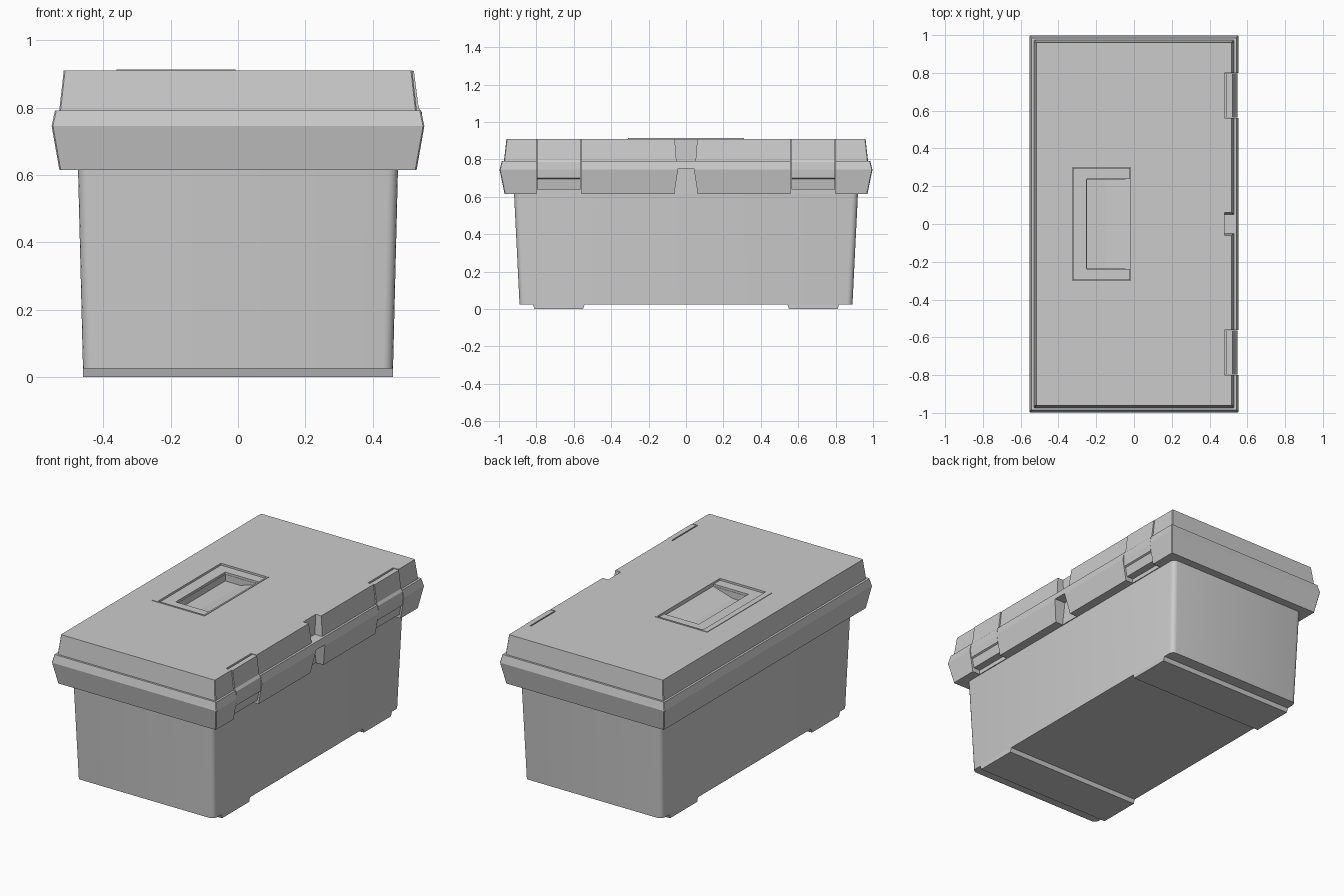
import bpy, bmesh, math

if "Cube" in bpy.data.objects:
    bpy.data.objects.remove(bpy.data.objects["Cube"])

grey = bpy.data.materials.new("grey plastic")
grey.diffuse_color = (0.6, 0.6, 0.6, 1)
grey.use_nodes = True
grey.node_tree.nodes["Principled BSDF"].inputs["Base Color"].default_value = grey.diffuse_color


def make(name, bm):
    bmesh.ops.recalc_face_normals(bm, faces=bm.faces)
    me = bpy.data.meshes.new(name)
    bm.to_mesh(me)
    bm.free()
    me.materials.append(grey)
    ob = bpy.data.objects.new(name, me)
    bpy.context.collection.objects.link(ob)
    return ob


def rounded(hx, hy, r, seg=4):
    """Outline of a rectangle with rounded corners."""
    pts = []
    for k, (sx, sy) in enumerate([(1, 1), (-1, 1), (-1, -1), (1, -1)]):
        for i in range(seg + 1):
            a = math.pi / 2 * (k + i / seg)
            pts.append((sx * (hx - r) + r * math.cos(a), sy * (hy - r) + r * math.sin(a)))
    return pts


def loft(name, rings, r, seg=4):
    """Stack of (half x, half y, z) sections, capped at both ends."""
    bm = bmesh.new()
    loops = [[bm.verts.new((x, y, z)) for x, y in rounded(hx, hy, r, seg)]
             for hx, hy, z in rings]
    n = len(loops[0])
    for a, b in zip(loops, loops[1:]):
        for i in range(n):
            j = (i + 1) % n
            bm.faces.new((a[i], a[j], b[j], b[i]))
    bm.faces.new(loops[0])
    bm.faces.new(loops[-1])
    return make(name, bm)


def prism(name, pts, lo, hi, axis):
    """Extrude a 2D outline along an axis: y takes (x, z), x takes (y, z), z takes (x, y)."""
    def at(p, t):
        return {"x": (t, p[0], p[1]), "y": (p[0], t, p[1]), "z": (p[0], p[1], t)}[axis]
    bm = bmesh.new()
    a = [bm.verts.new(at(p, lo)) for p in pts]
    b = [bm.verts.new(at(p, hi)) for p in pts]
    bm.faces.new(a)
    bm.faces.new(b)
    for i in range(len(pts)):
        j = (i + 1) % len(pts)
        bm.faces.new((a[i], a[j], b[j], b[i]))
    return make(name, bm)


def box(name, x0, x1, y0, y1, z0, z1):
    return prism(name, [(x0, y0), (x1, y0), (x1, y1), (x0, y1)], z0, z1, "z")


def cut(ob, cutter):
    cutter.hide_render = True
    mod = ob.modifiers.new("cut", "BOOLEAN")
    mod.operation = "DIFFERENCE"
    mod.solver = "EXACT"
    mod.object = cutter
    bpy.context.view_layer.objects.active = ob
    bpy.ops.object.modifier_apply(modifier=mod.name)
    bpy.data.objects.remove(cutter)


# Tapered box body with rounded corners
body = loft("body", [(0.46, 0.89, 0.025), (0.475, 0.92, 0.63)], 0.03)
bpy.ops.object.select_all(action="DESELECT")
body.select_set(True)
bpy.context.view_layer.objects.active = body
bpy.ops.object.shade_smooth_by_angle(angle=math.radians(30))

# Feet across the bottom
for s, side in ((-1, "front"), (1, "back")):
    prism(side + "_foot", [(s * 0.54, 0.03), (s * 0.55, 0), (s * 0.81, 0), (s * 0.82, 0.03)],
          -0.46, 0.46, "x")

# Flared rim around the top of the body, and the lid
rim = loft("rim", [(0.53, 0.97, 0.615), (0.553, 0.997, 0.745), (0.543, 0.985, 0.792)], 0.004, 1)
lid = loft("lid", [(0.53, 0.973, 0.785), (0.53, 0.973, 0.795), (0.517, 0.96, 0.91)], 0.004, 1)

# Latch recesses in rim and lid, with the latches set into them
for s, side in ((-1, "front"), (1, "back")):
    y0, y1 = sorted((s * 0.56, s * 0.80))
    for part in (rim, lid):
        cut(part, box("cutter", 0.48, 0.7, y0, y1, 0.5, 1.0))
    prism(side + "_latch",
          [(0.49, 0.908), (0.522, 0.908), (0.536, 0.80), (0.546, 0.785), (0.549, 0.745),
           (0.545, 0.70), (0.535, 0.695), (0.525, 0.64), (0.478, 0.64), (0.478, 0.80),
           (0.49, 0.80)], y0 + 0.003, y1 - 0.003, "y")

# Padlock notches in the middle of the right side
cut(lid, prism("cutter", [(-0.05, 0.78), (0.05, 0.78), (0.063, 0.95), (-0.063, 0.95)],
               0.48, 0.7, "x"))
cut(rim, prism("cutter", [(-0.068, 0.58), (0.068, 0.58), (0.042, 0.75), (-0.042, 0.75)],
               0.48, 0.7, "x"))

# Handle pocket and sloping finger well in the lid
cut(lid, box("cutter", -0.325, -0.018, -0.30, 0.30, 0.89, 1.0))
cut(lid, prism("cutter", [(-0.25, 0.95), (-0.25, 0.85), (-0.15, 0.85), (-0.018, 0.89),
                          (-0.018, 0.95)], -0.235, 0.235, "y"))

# Folding U-shaped handle
prism("handle", [(-0.322, -0.297), (-0.02, -0.297), (-0.02, -0.237), (-0.252, -0.237),
                 (-0.252, 0.237), (-0.02, 0.237), (-0.02, 0.297), (-0.322, 0.297)],
      0.885, 0.903, "z")

# Thin raised frame around the handle
frame = box("handle_frame", -0.36, -0.008, -0.31, 0.31, 0.905, 0.913)
cut(frame, box("cutter", -0.325, -0.018, -0.30, 0.30, 0.8, 1.0))
